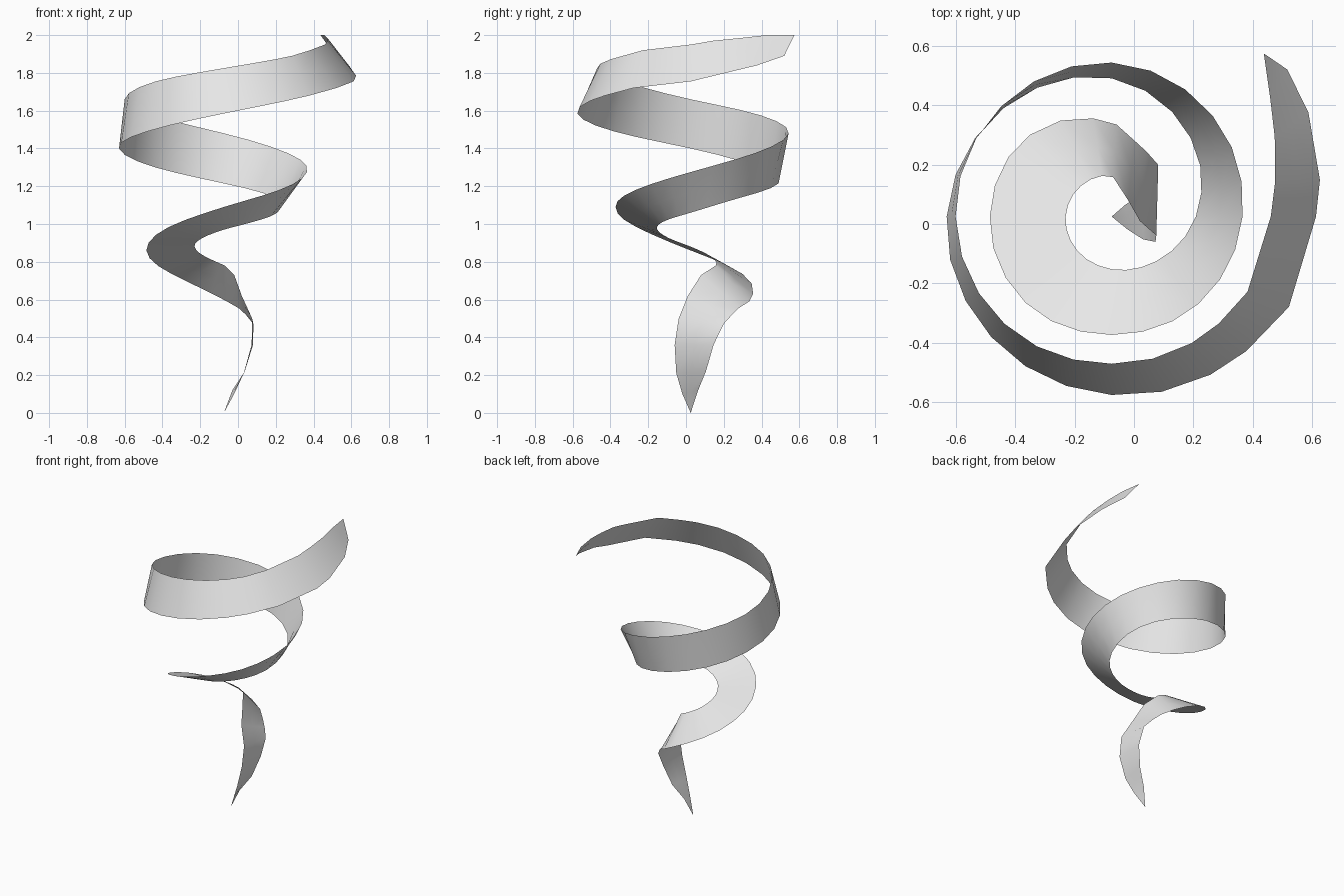
import bpy
import bmesh
from math import cos, sin, radians
from mathutils import Vector

old = bpy.data.objects.get("Cube")
if old:
    bpy.data.objects.remove(old, do_unlink=True)

AXIS = Vector((-.075, .025, 0))

# Each station: (angle, radius, height) of the low edge, then of the high edge
tail = [
    (-40, 0, 0, 42, 0, 0),
    (-39, .07, .1, 41, .06, .12),
    (-36, .13, .21, 36, .137, .22),
    (-30, .17, .36, 38, .196, .36),
    (-23, .163, .5, 48, .234, .47),
    (-9, .096, .62, 62, .248, .52),
    (45, .078, .73, 73, .266, .555),
    (88, .133, .78, 87, .31, .59),
]

# Main coil, one station every eighth turn: low radius, height, high radius, height
coil = [
    (.146, .83, .389, .735),
    (.155, .88, .41, .86),
    (.163, .925, .41, .985),
    (.177, .97, .398, 1.09),
    (.212, 1.01, .414, 1.18),
    (.283, 1.06, .44, 1.275),
    (.375, 1.14, .48, 1.375),
    (.465, 1.215, .518, 1.48),
    (.515, 1.3, .525, 1.575),
    (.555, 1.4, .525, 1.66),
    (.573, 1.49, .51, 1.755),
    (.6, 1.585, .495, 1.825),
    (.64, 1.68, .509, 1.89),
]

# Closing taper, angles counted from the second full turn
tip = [
    (-27, .669, 1.72, -29, .522, 1.92),
    (0, .687, 1.755, 0, .535, 1.95),
    (10, .711, 1.785, 12, .562, 1.97),
    (28, .749, 1.84, 26, .61, 1.985),
    (40, .77, 1.89, 37, .667, 2),
    (47, .75, 2, 47, .75, 2),
]


def spline(a, b, c, d, t):
    """Smooth curve through b and c."""
    return [q + t * ((r - p) + t * ((2 * p - 5 * q + 4 * r - s)
            + t * (3 * (q - r) + s - p))) / 2
            for p, q, r, s in zip(a, b, c, d)]


def edge_point(angle, radius, height):
    turn = radians(angle)
    return AXIS + Vector((radius * cos(turn), radius * sin(turn), height))


stations = list(tail)
for i, (low_r, low_z, high_r, high_z) in enumerate(coil):
    angle = 135 + 45 * i
    stations.append((angle, low_r, low_z, angle, high_r, high_z))
for a, low_r, low_z, b, high_r, high_z in tip:
    stations.append((a + 720, low_r, low_z, b + 720, high_r, high_z))

# Refine the coil between its stations, keep the ends as they are
rows = []
last = len(stations) - 1
for i in range(last):
    in_coil = len(tail) - 1 <= i < len(tail) + len(coil) - 1
    steps = 3 if in_coil else 1
    around = [stations[min(max(i + k, 0), last)] for k in (-1, 0, 1, 2)]
    for step in range(steps):
        rows.append(spline(*around, step / steps))
rows.append(stations[last])

# Ribbon strip: low edge, middle and high edge joined row by row
bm = bmesh.new()
grid = []
for row in rows:
    low, high = edge_point(*row[:3]), edge_point(*row[3:])
    grid.append([bm.verts.new(low.lerp(high, f)) for f in (0, .5, 1)])
for now, after in zip(grid, grid[1:]):
    for k in range(2):
        bm.faces.new((now[k], after[k], after[k + 1], now[k + 1]))
bmesh.ops.remove_doubles(bm, verts=bm.verts, dist=.0005)
for face in bm.faces:
    face.smooth = True

mesh = bpy.data.meshes.new("spiral_ribbon")
bm.to_mesh(mesh)
bm.free()
ribbon = bpy.data.objects.new("spiral_ribbon", mesh)
bpy.context.collection.objects.link(ribbon)

# Plain light grey finish
grey = bpy.data.materials.new("light_grey")
grey.use_nodes = True
colour = (.8, .8, .8, 1)
grey.diffuse_color = colour
grey.node_tree.nodes["Principled BSDF"].inputs["Base Color"].default_value = colour
mesh.materials.append(grey)
